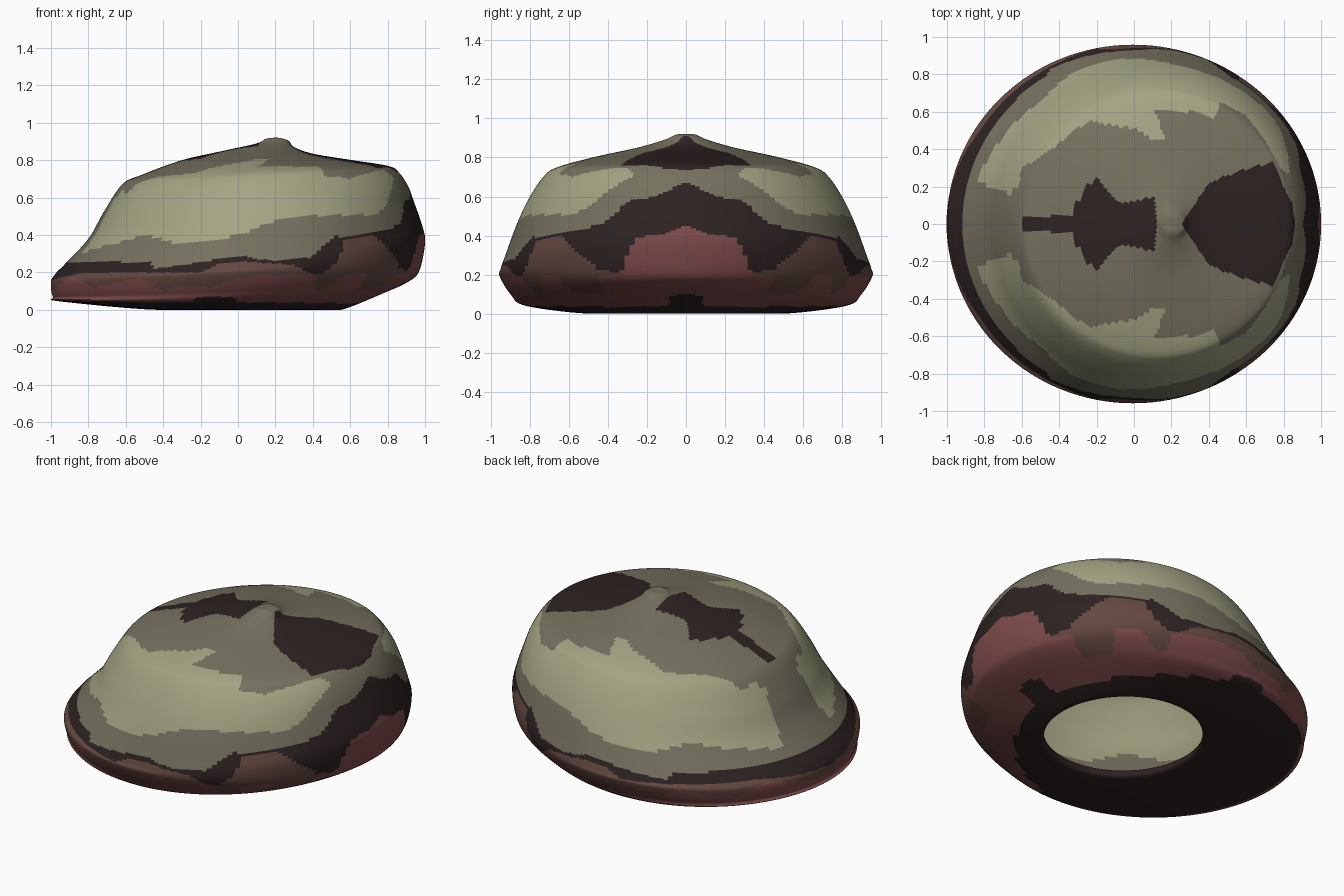
import bpy
import bmesh
import math

SEGMENTS = 224   # divisions around the shell
STEPS = 8        # divisions between two profile rings

default_cube = bpy.data.objects.get("Cube")
if default_cube:
    bpy.data.objects.remove(default_cube, do_unlink=True)


def make_material(name, colour):
    material = bpy.data.materials.new(name)
    material.use_nodes = True
    material.diffuse_color = (*colour, 1)
    shader = material.node_tree.nodes["Principled BSDF"]
    shader.inputs["Base Color"].default_value = (*colour, 1)
    shader.inputs["Roughness"].default_value = 0.8
    return material


palette = {
    "light_olive": (0.37, 0.37, 0.23),
    "dull_olive": (0.18, 0.165, 0.115),
    "dark_brown": (0.027, 0.016, 0.016),
    "warm_brown": (0.125, 0.064, 0.05),
    "dusky_red": (0.21, 0.07, 0.07),
}
materials = [make_material(name, colour) for name, colour in palette.items()]
LIGHT, DULL, DARK, BROWN, RED = range(len(palette))

# Shell rings from the opening up to the tip:
# left x, left z, half width in y, z at the sides, right x, right z
RINGS = [
    (-.38, .05, .46, .05, .53, .05),
    (-.42, 0, .49, 0, .55, 0),
    (-.95, .045, .82, .04, .78, .09),
    (-.99, .07, .9, .1, .91, .15),
    (-1, .15, .955, .19, .97, .21),
    (-.97, .2, .95, .23, 1, .36),
    (-.93, .24, .925, .3, .985, .45),
    (-.8, .38, .87, .45, .94, .58),
    (-.72, .52, .81, .58, .91, .66),
    (-.62, .67, .74, .69, .86, .735),
    (-.52, .72, .67, .745, .8, .77),
    (-.3, .8, .48, .8, .58, .805),
    (-.08, .85, .25, .85, .4, .835),
    (.1, .89, .11, .89, .3, .87),
    (.15, .915, .05, .917, .27, .905),
    (.21, .92, .004, .92, .22, .92),
]

# Band edges: (degrees from the right end, height), mirrored front to back
LIGHT_EDGE = [(0, .9), (17, .72), (25, .64), (32, .55), (38, .51), (70, .5),
              (78, .47), (90, .4), (102, .36), (114, .36), (127, .4),
              (140, .36), (160, .31), (165, .31), (168, .9), (180, .9)]
DARK_TOP = [(0, .67), (6, .63), (9, .6), (18, .58), (26, .46), (38, .42),
            (57, .39), (62, .33), (66, .28), (78, .26), (90, .29),
            (104, .25), (118, .22), (121, .255), (180, .26)]
DARK_BASE = [(0, .46), (6, .41), (15, .39), (17, .33), (19, .24), (21, .21),
             (27, .22), (31, .27), (41, .4), (53, .38), (57, .25), (62, .19),
             (66, .19), (72, .24), (90, .26), (96, .25), (102, .2),
             (147, .2), (165, .17), (180, .15)]
RED_TOP = [(0, .5), (18, .5), (20, .2), (29, .19), (30, .1), (42, .1),
           (44, .2), (52, .19), (58, .1), (62, .1), (64, .19), (78, .19),
           (90, .17), (99, .12), (108, .13), (115, .1), (122, .17),
           (142, .12), (153, .18), (162, .14), (180, .08)]
SOLE_EDGE = [(0, .1), (6, .09), (8, .045), (30, .035), (90, .04), (92, .07),
             (104, .07), (107, .04), (180, .05)]

# Patches on the crown in plan, mirrored front to back
CROWN = [(-.7, -.1), (-.7, .17), (-.62, .19), (-.6, .3), (-.5, .36),
         (-.4, .43), (-.33, .5), (-.22, .55), (0, .51), (.1, .45),
         (.17, .46), (.1, .62), (.3, .6), (.42, .57), (.47, .65),
         (.6, .58), (.7, .45), (.78, .3), (.9, .22), (.9, -.1)]
LEFT_SPOT = [(-.6, -.1), (-.6, .03), (-.33, .05), (-.28, .17), (-.2, .25),
             (-.08, .11), (0, .12), (.11, .15), (.13, -.1)]
RIGHT_SPOT = [(.26, -.1), (.26, .01), (.4, .22), (.55, .28), (.74, .33),
              (.8, .2), (.85, .1), (.87, -.1)]


def height_at(edge, angle):
    for (a, low), (b, high) in zip(edge, edge[1:]):
        if angle <= b:
            return low + (high - low) * (angle - a) / (b - a)
    return edge[-1][1]


def inside(polygon, x, y):
    result = False
    for (ax, ay), (bx, by) in zip(polygon, polygon[1:] + polygon[:1]):
        if (ay > y) != (by > y) and x < ax + (bx - ax) * (y - ay) / (by - ay):
            result = not result
    return result


def patch_colour(x, y, z):
    y = abs(y)
    angle = math.degrees(math.atan2(y, x))
    # Underside and rim bands
    if z < height_at(SOLE_EDGE, angle) or math.hypot(x - .07, y) < .6 and z < .1:
        return DARK
    if z < height_at(DARK_BASE, angle):
        return RED if z < height_at(RED_TOP, angle) else BROWN
    if z < height_at(DARK_TOP, angle):
        return DARK
    # Crown and flanks
    if z > .6:
        if inside(LEFT_SPOT, x, y) or inside(RIGHT_SPOT, x, y):
            return DARK
        if inside(CROWN, x, y):
            return DULL
    return LIGHT if z > height_at(LIGHT_EDGE, angle) else DULL


def smooth_between(a, b, c, d, t):
    """Smooth curve through b and c, steered by a and d."""
    return b + t / 2 * (c - a + t * (2 * a - 5 * b + 4 * c - d
                                     + t * (3 * (b - c) + d - a)))


def dense_rings():
    last = len(RINGS) - 1
    for i in range(last):
        group = [RINGS[min(max(k, 0), last)] for k in range(i - 1, i + 3)]
        for step in range(STEPS):
            yield [smooth_between(*values, step / STEPS) for values in zip(*group)]
    yield RINGS[-1]


def ring_points(ring):
    left_x, left_z, width, side_z, right_x, right_z = ring
    for k in range(SEGMENTS):
        angle = math.tau * k / SEGMENTS
        c, s = math.cos(angle), math.sin(angle)
        z = side_z + c * (right_z - left_z) / 2
        z += c * c * ((right_z + left_z) / 2 - side_z)
        x = (left_x + right_x) / 2 + c * (right_x - left_x) / 2
        yield x, s * width, max(z, 0)


# Shell skin, open underneath
bm = bmesh.new()
loops = [[bm.verts.new(p) for p in ring_points(r)] for r in dense_rings()]
for lower, upper in zip(loops, loops[1:]):
    for k in range(SEGMENTS):
        n = (k + 1) % SEGMENTS
        bm.faces.new((lower[k], lower[n], upper[n], upper[k]))
bm.faces.new(loops[-1])

# Painted patches
for face in bm.faces:
    face.material_index = patch_colour(*face.calc_center_median())

mesh = bpy.data.meshes.new("shell")
bm.to_mesh(mesh)
bm.free()
for material in materials:
    mesh.materials.append(material)
shell = bpy.data.objects.new("shell", mesh)
bpy.context.collection.objects.link(shell)
bpy.context.view_layer.objects.active = shell
shell.select_set(True)
bpy.ops.object.shade_smooth_by_angle(angle=math.radians(50))
